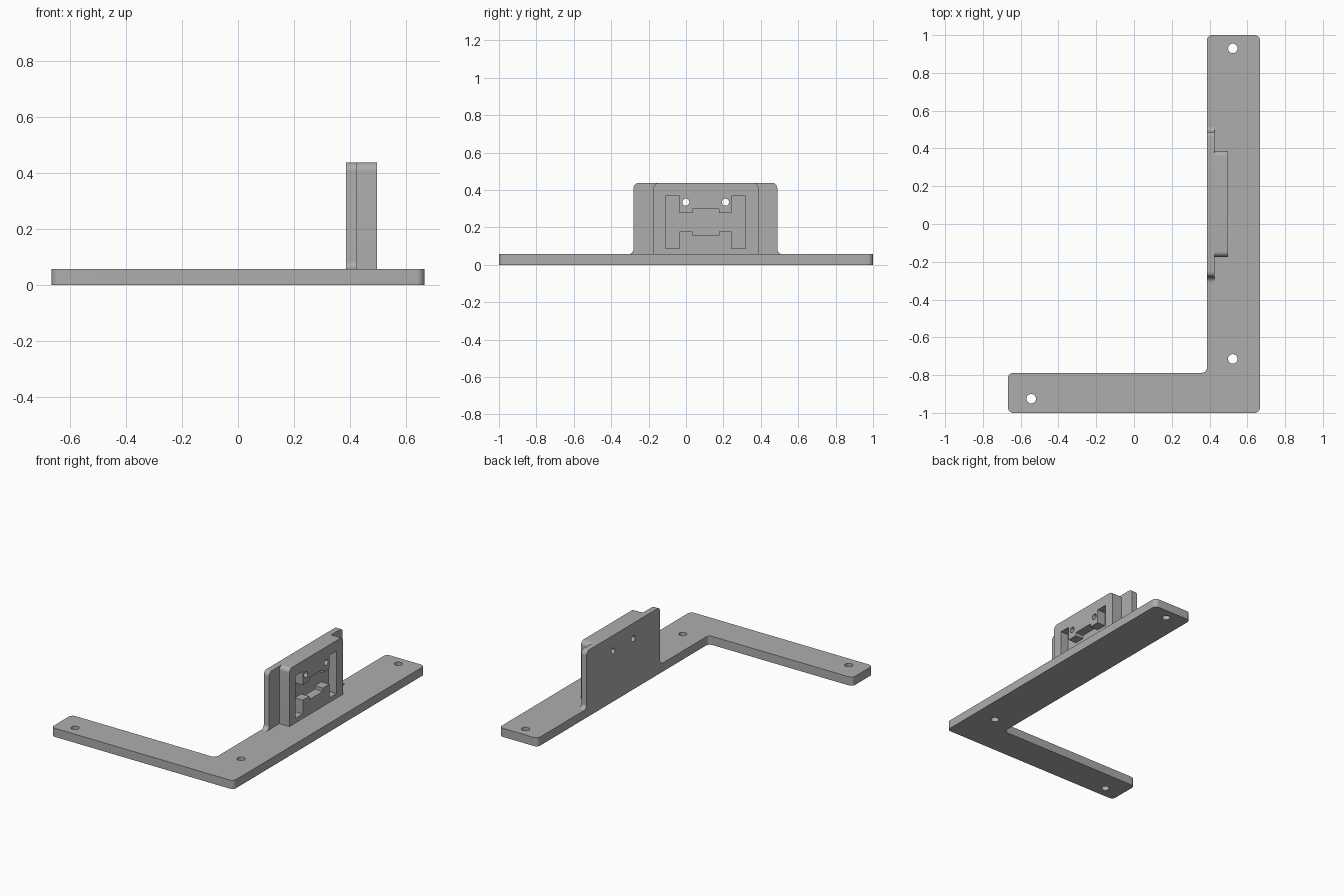
import bpy
import bmesh
from math import radians, tan
from mathutils import Vector, Matrix

default = bpy.data.objects.get("Cube")
if default:
    bpy.data.objects.remove(default, do_unlink=True)

grey = bpy.data.materials.new("plain grey")
grey.use_nodes = True
grey.diffuse_color = (0.42, 0.42, 0.42, 1)
grey.node_tree.nodes["Principled BSDF"].inputs["Base Color"].default_value = (0.42, 0.42, 0.42, 1)

# Maps a profile drawn in (y, z) and extruded along x into world space
ALONG_X = Matrix(((0, 0, 1), (1, 0, 0), (0, 1, 0))).to_4x4()


def rounded(corners, steps=8):
    """Outline with each (u, v, radius) corner replaced by an arc."""
    outline = []
    count = len(corners)
    for i, (u, v, radius) in enumerate(corners):
        corner = Vector((u, v))
        if radius == 0:
            outline.append(corner)
            continue
        before = (Vector(corners[i - 1][:2]) - corner).normalized()
        after = (Vector(corners[(i + 1) % count][:2]) - corner).normalized()
        half = before.angle(after) / 2
        setback = radius / tan(half)
        start, end = corner + before * setback, corner + after * setback
        centre = corner + (before + after).normalized() * (setback ** 2 + radius ** 2) ** 0.5
        a, b = start - centre, end - centre
        for k in range(steps + 1):
            spoke = a.lerp(b, k / steps).normalized() * radius
            outline.append(centre + spoke)
    return outline


def extrude(name, outline, low, high, frame=Matrix()):
    bm = bmesh.new()
    face = bm.faces.new([bm.verts.new((p[0], p[1], low)) for p in outline])
    made = bmesh.ops.extrude_face_region(bm, geom=[face])["geom"]
    top = [e for e in made if isinstance(e, bmesh.types.BMVert)]
    bmesh.ops.translate(bm, verts=top, vec=(0, 0, high - low))
    bm.transform(frame)
    bmesh.ops.recalc_face_normals(bm, faces=bm.faces)
    mesh = bpy.data.meshes.new(name)
    bm.to_mesh(mesh)
    bm.free()
    mesh.materials.append(grey)
    obj = bpy.data.objects.new(name, mesh)
    bpy.context.collection.objects.link(obj)
    return obj


def activate(obj):
    bpy.ops.object.select_all(action='DESELECT')
    obj.select_set(True)
    bpy.context.view_layer.objects.active = obj


def cut(obj, cutter):
    activate(obj)
    mod = obj.modifiers.new("cut", 'BOOLEAN')
    mod.operation, mod.solver, mod.object = 'DIFFERENCE', 'EXACT', cutter
    bpy.ops.object.modifier_apply(modifier=mod.name)
    bpy.data.objects.remove(cutter, do_unlink=True)


def drill(obj, u, v, radius, low, high, frame=Matrix()):
    ring = [(u + dx * radius, v + dy * radius)
            for dx, dy in (Matrix.Rotation(radians(15 * k), 2) @ Vector((1, 0)) for k in range(24))]
    cut(obj, extrude("drill", ring, low, high, frame))


FLOOR, TOP, R = 0.057, 0.438, 0.028
INNER, SEAM, OUTER = 0.386, 0.425, 0.498

# L-shaped base with three screw holes
base = extrude("base", rounded([
    (-0.667, -1, R), (0.667, -1, R), (0.667, 1, R),
    (INNER, 1, R), (INNER, -0.788, R), (-0.667, -0.788, R)]), 0, FLOOR)
for x, y in ((0.523, 0.93), (0.523, -0.714), (-0.544, -0.925)):
    drill(base, x, y, 0.025, -0.1, 0.2)

# Upright plate with flared feet
plate = extrude("upright_plate", rounded([
    (-0.311, FLOOR, 0), (0.519, FLOOR, 0), (0.488, FLOOR, R), (0.488, TOP, R),
    (-0.281, TOP, R), (-0.281, FLOOR, R)]), INNER, SEAM, ALONG_X)

# Thicker mounting block on the outer side
block = extrude("mounting_block", rounded([
    (-0.174, FLOOR, 0), (0.387, FLOOR, 0), (0.387, TOP, R), (-0.174, TOP, R)]),
    SEAM, OUTER, ALONG_X)

# H-shaped pocket: one quarter of its outline, mirrored both ways
MID_Y, MID_Z = 0.105, 0.228
quarter = [(0.214, 0.141), (0.139, 0.141), (0.139, 0.05), (0.071, 0.05), (0.071, 0.072)]
half = quarter + [(-y, z) for y, z in reversed(quarter)]
pocket = half + [(y, -z) for y, z in reversed(half)]
cut(block, extrude("pocket", [(MID_Y + y, MID_Z + z) for y, z in pocket],
                   0.44, 0.6, ALONG_X))

# Four bolt holes through block and plate
for part in (plate, block):
    for dy in (-0.106, 0.106):
        for dz in (-0.107, 0.107):
            drill(part, MID_Y + dy, MID_Z + dz, 0.019, 0.3, 0.6, ALONG_X)

for part in (base, plate, block):
    activate(part)
    bpy.ops.object.shade_smooth_by_angle(angle=radians(30))
